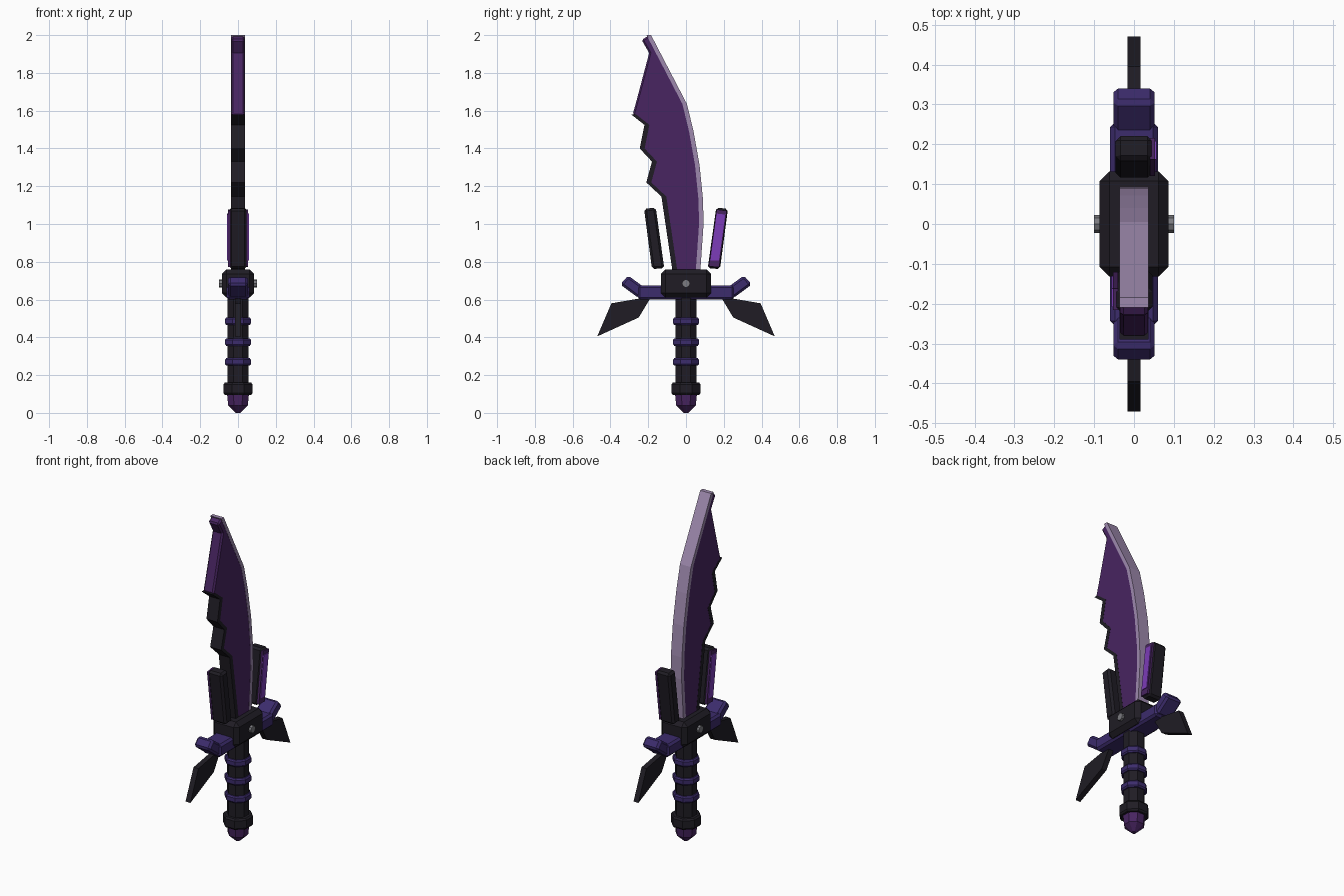
import bpy, bmesh, math
from mathutils import Matrix

if "Cube" in bpy.data.objects:
    bpy.data.objects.remove(bpy.data.objects["Cube"])


def mat(name, r, g, b):
    m = bpy.data.materials.new(name)
    m.diffuse_color = (r, g, b, 1)
    m.use_nodes = True
    m.node_tree.nodes["Principled BSDF"].inputs["Base Color"].default_value = m.diffuse_color
    return m


BLACK = mat("black", 0.014, 0.012, 0.018)
GREY = mat("dark_grey", 0.2, 0.2, 0.22)
INDIGO = mat("indigo", 0.045, 0.025, 0.15)
VIOLET = mat("violet", 0.065, 0.018, 0.12)
BRIGHT = mat("bright_violet", 0.2, 0.045, 0.48)
SILVER = mat("pale_edge", 0.34, 0.25, 0.42)


def finish(name, bm, material, bevel=0):
    bmesh.ops.recalc_face_normals(bm, faces=bm.faces)
    me = bpy.data.meshes.new(name)
    bm.to_mesh(me)
    bm.free()
    ob = bpy.data.objects.new(name, me)
    bpy.context.collection.objects.link(ob)
    me.materials.append(material)
    if bevel:
        mod = ob.modifiers.new("chamfer", 'BEVEL')
        mod.width, mod.segments = bevel, 1
        mod.limit_method, mod.angle_limit = 'ANGLE', math.radians(60)
    return ob


def prism(name, pts, x0, x1, material, bevel=0):
    """Extrude a (y, z) outline from x0 to x1."""
    bm = bmesh.new()
    a = [bm.verts.new((x0, y, z)) for y, z in pts]
    b = [bm.verts.new((x1, y, z)) for y, z in pts]
    n = len(pts)
    bm.faces.new(a)
    bm.faces.new(b[::-1])
    for i in range(n):
        j = (i + 1) % n
        bm.faces.new((a[i], a[j], b[j], b[i]))
    return finish(name, bm, material, bevel)


def octagon(name, rings, material):
    """Stack octagonal sections given as (flat half-width, z)."""
    bm = bmesh.new()
    loops = []
    for r, z in rings:
        R = r / math.cos(math.pi / 8)
        loops.append([bm.verts.new((R * math.cos((k + .5) * math.pi / 4),
                                    R * math.sin((k + .5) * math.pi / 4), z)) for k in range(8)])
    for lo, hi in zip(loops, loops[1:]):
        for k in range(8):
            j = (k + 1) % 8
            bm.faces.new((lo[k], lo[j], hi[j], hi[k]))
    bm.faces.new(loops[0])
    bm.faces.new(loops[-1])
    return finish(name, bm, material)


def shift(pts, dy):
    return [(y + dy, z) for y, z in pts]


# Blade: serrated spine, flared head, curved cutting edge
spine = [(-.07, .74), (-.13, 1.145), (-.21, 1.22), (-.18, 1.33), (-.245, 1.40),
         (-.22, 1.525), (-.29, 1.58)]
head = [(-.26, 1.66), (-.195, 1.905), (-.235, 1.975)]
edge = [(-.185, 2.0), (.005, 1.635), (.04, 1.49), (.072, 1.31), (.09, 1.13),
        (.093, 1.0), (.075, .74)]
prism("blade_body", shift(spine, .008) + head + shift(edge, -.008), -.035, .035, VIOLET, .009)
prism("blade_spine_trim", spine + shift(spine, .026)[::-1], -.036, .036, BLACK)
prism("blade_cutting_edge", edge + shift(edge, -.024)[::-1], -.036, .036, SILVER)

# Grip with rings, collar and gem pommel
octagon("grip", [(.055, .09), (.055, .63)], BLACK)
for i, z in enumerate((.27, .375, .485)):
    octagon(f"grip_ring_{i + 1}", [(.062, z - .02), (.068, z - .012), (.068, z + .012), (.062, z + .02)], INDIGO)
octagon("pommel_collar", [(.07, .095), (.077, .105), (.077, .15), (.07, .16)], BLACK)
octagon("pommel_gem", [(.012, 0), (.052, .04), (.058, .1)], VIOLET)

# Guard block with rivet
prism("guard_block", [(-.132, .61), (.132, .61), (.132, .76), (-.132, .76)], -.086, .086, BLACK, .024)
bm = bmesh.new()
bmesh.ops.create_cone(bm, cap_ends=True, segments=8, radius1=.022, radius2=.022, depth=.2,
                      matrix=Matrix.Translation((0, 0, .685)) @ Matrix.Rotation(math.pi / 2, 4, 'Y'))
finish("guard_rivet", bm, GREY)
prism("guard_bar", [(-.255, .6), (.255, .6), (.255, .675), (-.255, .675)], -.06, .06, INDIGO, .012)

# Mirrored parts on both ends of the guard
for s, side in ((-1, "front"), (1, "back")):
    def m(pts):
        return [(s * y, z) for y, z in pts]
    prism(f"{side}_guard_arm", m([(.25, .607), (.348, .68), (.306, .727), (.215, .66)]),
          -.052, .052, INDIGO, .012)
    prism(f"{side}_guard_wing", m([(.19, .605), (.25, .505), (.47, .405), (.395, .58), (.25, .605)]),
          -.016, .016, BLACK)
    prism(f"{side}_prong", m([(.115, .765), (.18, .762), (.222, 1.08), (.16, 1.087)]),
          -.046, .046, BLACK, .012)
    # Glowing panel on one face only, swapped between the two prongs
    prism(f"{side}_prong_frame", m([(.12, .775), (.176, .772), (.216, 1.07), (.162, 1.077)]),
          s * .04, s * .053, VIOLET)
    prism(f"{side}_prong_panel", m([(.13, .808), (.174, .806), (.208, 1.05), (.162, 1.055)]),
          s * .05, s * .057, BRIGHT)
